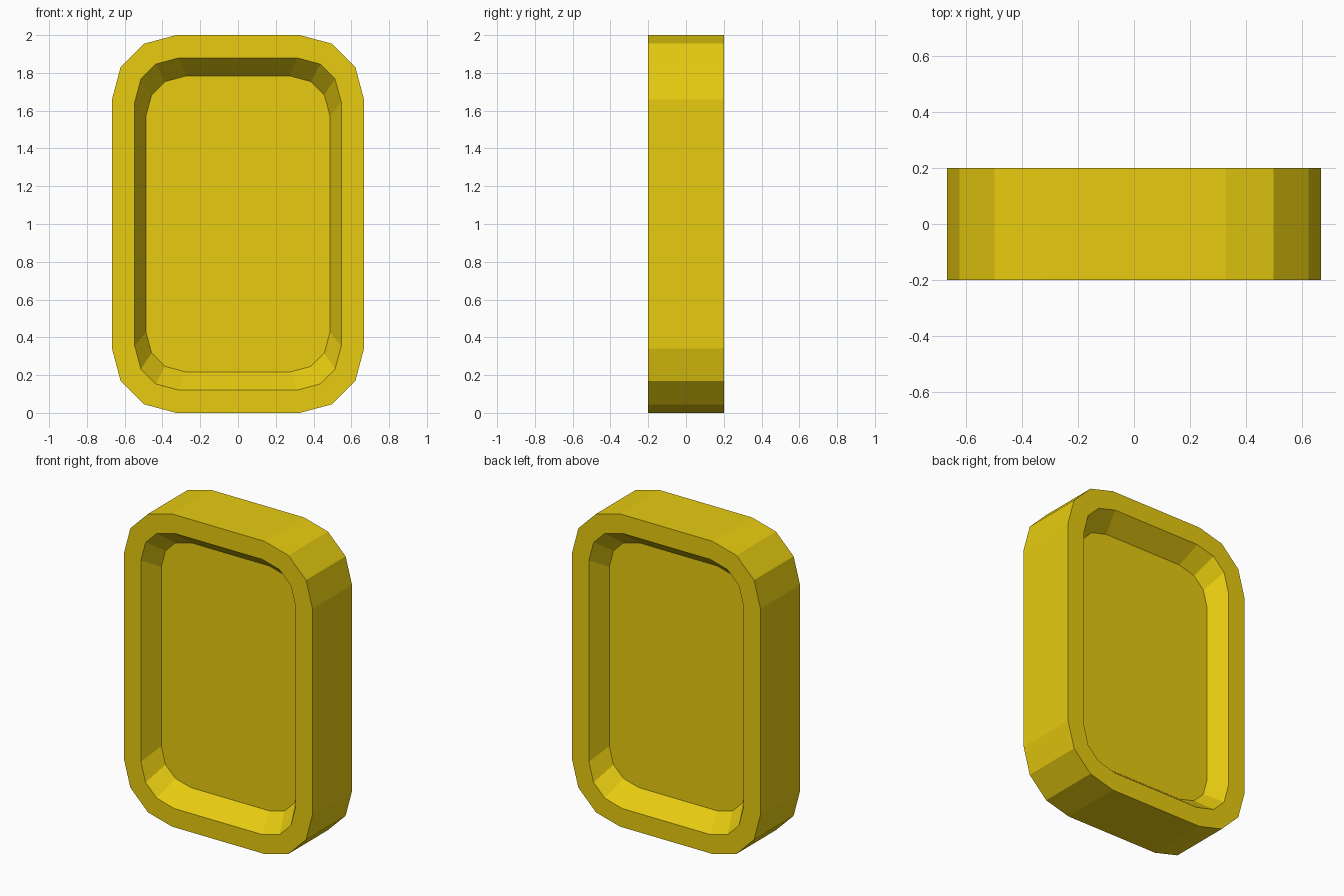
import bpy, bmesh, math

if "Cube" in bpy.data.objects:
    bpy.data.objects.remove(bpy.data.objects["Cube"])

W, H, D = 0.667, 2.0, 0.4      # half width, height, depth
R, RIM, RECESS, TAPER = 0.34, 0.12, 0.12, 0.89

# Rounded outline with three facets per corner
outline = []
for i, (sx, sz) in enumerate([(1, 1), (-1, 1), (-1, -1), (1, -1)]):
    for k in range(4):
        a = math.radians(90 * i + 30 * k)
        outline.append((sx * (W - R) + R * math.cos(a),
                        H / 2 + sz * (H / 2 - R) + R * math.sin(a)))

# Slab extruded from front to back
bm = bmesh.new()
front = bm.faces.new([bm.verts.new((x, -D / 2, z)) for x, z in outline])
ext = bmesh.ops.extrude_face_region(bm, geom=[front], use_keep_orig=True)
back_verts = [g for g in ext["geom"] if isinstance(g, bmesh.types.BMVert)]
bmesh.ops.translate(bm, verts=back_verts, vec=(0, D, 0))
bmesh.ops.recalc_face_normals(bm, faces=bm.faces[:])

# Tapered recess on both broad faces
for face in [f for f in bm.faces if abs(f.normal.y) > 0.9]:
    side = 1 if face.normal.y > 0 else -1
    bmesh.ops.inset_region(bm, faces=[face], thickness=RIM, use_even_offset=True)
    bmesh.ops.inset_region(bm, faces=[face], thickness=0.0)
    for v in face.verts:
        v.co.x *= TAPER
        v.co.y = side * (D / 2 - RECESS)
        v.co.z = H / 2 + (v.co.z - H / 2) * TAPER

mesh = bpy.data.meshes.new("rounded_panel")
bm.to_mesh(mesh)
bm.free()
panel = bpy.data.objects.new("rounded_panel", mesh)
bpy.context.collection.objects.link(panel)

# Yellow material
mat = bpy.data.materials.new("yellow")
mat.diffuse_color = (0.8, 0.6, 0.005, 1)
mat.use_nodes = True
mat.node_tree.nodes["Principled BSDF"].inputs["Base Color"].default_value = mat.diffuse_color
mesh.materials.append(mat)
